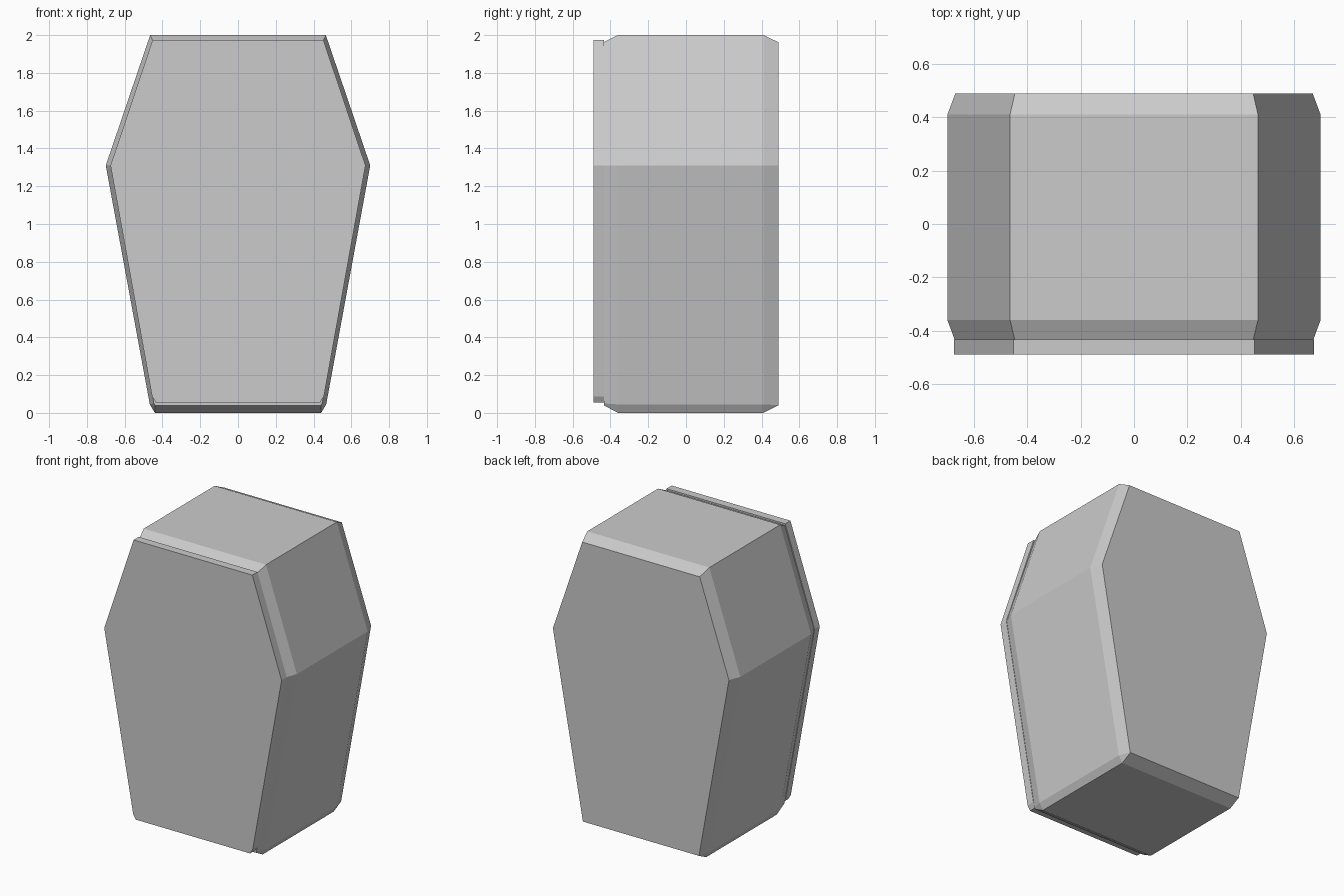
import bpy, bmesh

if "Cube" in bpy.data.objects:
    bpy.data.objects.remove(bpy.data.objects["Cube"])


def outline(top, mid, low, base):
    """Eight-sided coffin outline from its right half: (half width, height) pairs."""
    right = [base, low, mid, top]
    return right + [(-x, z) for x, z in reversed(right)]


def loft(name, sections):
    """Skin a closed solid through outlines placed along y (front to back)."""
    bm = bmesh.new()
    rings = [[bm.verts.new((x, y, z)) for x, z in pts] for y, pts in sections]
    n = len(rings[0])
    for a, b in zip(rings, rings[1:]):
        for i in range(n):
            j = (i + 1) % n
            bm.faces.new((a[i], a[j], b[j], b[i]))
    bm.faces.new(rings[0])
    bm.faces.new(rings[-1])
    bmesh.ops.remove_doubles(bm, verts=bm.verts, dist=0.0005)
    bmesh.ops.recalc_face_normals(bm, faces=bm.faces)
    mesh = bpy.data.meshes.new(name)
    bm.to_mesh(mesh)
    bm.free()
    obj = bpy.data.objects.new(name, mesh)
    bpy.context.collection.objects.link(obj)
    return obj


# Coffin body: full outline in the middle, bevelled in at front and back
full = outline((0.465, 2.0), (0.70, 1.31), (0.467, 0.045), (0.44, 0.0))
front = outline((0.447, 1.963), (0.672, 1.31), (0.445, 0.05), (0.438, 0.04))
back = outline((0.447, 1.962), (0.67, 1.31), (0.442, 0.041), (0.44, 0.04))
loft("coffin_body", [(-0.435, front), (-0.36, full), (0.41, full), (0.49, back)])

# Lid: thin slab on the front with small clipped lower corners
lid = outline((0.452, 1.975), (0.675, 1.31), (0.455, 0.088), (0.435, 0.055))
loft("coffin_lid", [(-0.49, lid), (-0.434, lid)])
